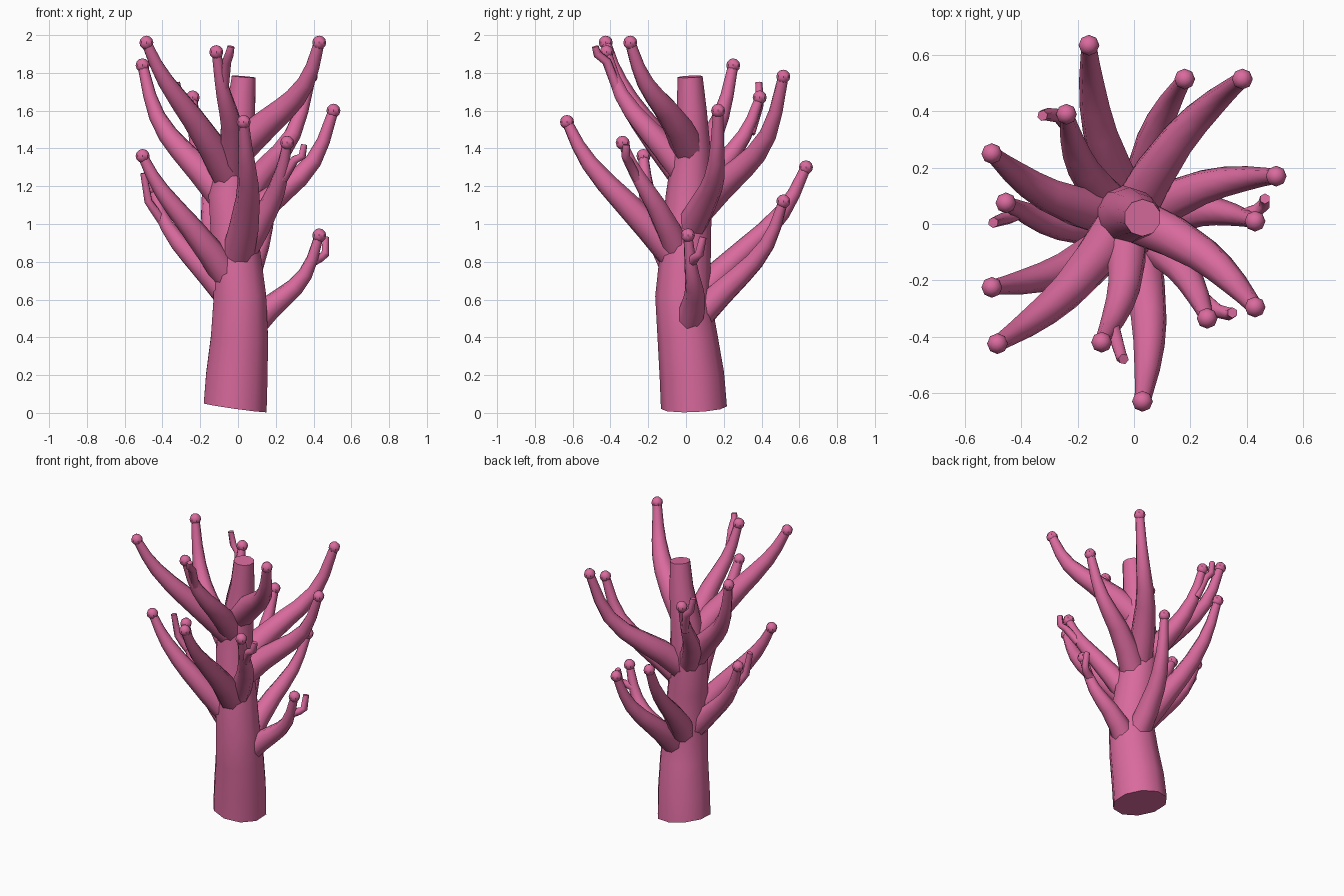
import bpy, bmesh, math
from mathutils import Vector

if "Cube" in bpy.data.objects:
    bpy.data.objects.remove(bpy.data.objects["Cube"])

pink = bpy.data.materials.new("coral_pink")
pink.diffuse_color = (0.70, 0.145, 0.34, 1)
pink.use_nodes = True
pink.node_tree.nodes["Principled BSDF"].inputs["Base Color"].default_value = pink.diffuse_color


def finish(bm, name, angle=50):
    bmesh.ops.recalc_face_normals(bm, faces=bm.faces)
    me = bpy.data.meshes.new(name)
    bm.to_mesh(me)
    bm.free()
    me.materials.append(pink)
    ob = bpy.data.objects.new(name, me)
    bpy.context.collection.objects.link(ob)
    bpy.ops.object.select_all(action='DESELECT')
    ob.select_set(True)
    bpy.context.view_layer.objects.active = ob
    bpy.ops.object.shade_smooth_by_angle(angle=math.radians(angle))
    return ob


def tube(bm, pts, radii, sides=8):
    """Capped tube following the points, one radius per point."""
    pts = [Vector(p) for p in pts]
    rings = []
    side = None
    for i, (p, r) in enumerate(zip(pts, radii)):
        t = (pts[min(i + 1, len(pts) - 1)] - pts[max(i - 1, 0)]).normalized()
        if side is None:
            side = t.cross(Vector((0, 0, 1)))
            if side.length < 0.2:
                side = Vector((1, 0, 0))
        u = (side - t * side.dot(t)).normalized()
        side = u
        v = t.cross(u)
        ring = []
        for k in range(sides):
            a = math.tau * (k + 0.5) / sides
            ring.append(bm.verts.new(p + (u * math.cos(a) + v * math.sin(a)) * r))
        rings.append(ring)
    for a, b in zip(rings, rings[1:]):
        for k in range(sides):
            j = (k + 1) % sides
            bm.faces.new((a[k], a[j], b[j], b[k]))
    bm.faces.new(rings[0][::-1])
    bm.faces.new(rings[-1])
    return rings


# Trunk: tapering, slightly wandering, with a slanted foot
trunk_path = [(-0.015, 0.042, 0.03), (-0.006, 0.031, 0.2), (0.008, 0.008, 0.4),
              (0.01, -0.017, 0.62), (-0.015, 0.0, 0.9), (-0.04, 0.015, 1.15),
              (-0.015, 0.03, 1.4), (0.015, 0.03, 1.6), (0.03, 0.022, 1.78)]
trunk_radii = [0.175, 0.171, 0.159, 0.146, 0.132, 0.122, 0.10, 0.08, 0.066]
bm = bmesh.new()
foot = tube(bm, trunk_path, trunk_radii, 10)[0]
for v in foot:
    v.co.z = max(0.0, 0.028 - 0.14 * (v.co.x + 0.015) + 0.04 * (v.co.y - 0.04))
finish(bm, "trunk")


def trunk_axis(z):
    for a, b in zip(trunk_path, trunk_path[1:]):
        if z <= b[2]:
            return Vector(a).lerp(Vector(b), (z - a[2]) / (b[2] - a[2]))
    return Vector(trunk_path[-1])


# Branches: tip position, start height, sag, thickness
branches = [
    ((-0.16, 0.635, 1.30), 0.58, 0.13, 1.0), ((0.18, 0.515, 1.12), 0.49, 0.16, 0.95),
    ((0.385, 0.515, 1.78), 1.05, 0.22, 1.05), ((0.505, 0.17, 1.60), 0.97, 0.22, 1.0),
    ((0.43, 0.01, 0.94), 0.45, 0.22, 0.9), ((0.43, -0.295, 1.96), 1.40, 0.18, 1.05),
    ((0.26, -0.335, 1.43), 0.84, 0.08, 0.9), ((0.03, -0.63, 1.54), 0.82, 0.10, 1.05),
    ((-0.115, -0.42, 1.91), 1.27, 0.15, 0.95), ((-0.485, -0.425, 1.96), 1.25, 0.09, 1.05),
    ((-0.505, -0.225, 1.36), 0.70, 0.08, 0.97), ((-0.455, 0.075, 1.19), 0.60, 0.14, 0.9),
    ((-0.505, 0.25, 1.84), 1.13, 0.18, 1.0), ((-0.24, 0.39, 1.67), 1.08, 0.14, 0.92),
]
# Shared arc: outward fraction, share of sag, radius
arc = [(0, 0, 0.083), (0.25, 0.25, 0.075), (0.5, 0.7, 0.062),
       (0.65, 0.95, 0.054), (0.8, 1.0, 0.044), (0.9, 0.7, 0.035), (1, 0, 0.027)]

for n, (tip, z0, sag, thick) in enumerate(branches, 1):
    tip = Vector(tip)
    root = trunk_axis(z0)
    out = Vector((tip.x - root.x, tip.y - root.y, 0))
    root += out.normalized() * (0.03 + 0.03 * max(0, 1.3 - z0))
    out = Vector((tip.x - root.x, tip.y - root.y, 0))
    left = Vector((-out.y, out.x, 0)).normalized()
    pts = [root + out * f + left * 0.04 * math.sin(math.pi * f)
           + Vector((0, 0, (tip.z - z0) * (f - sag * s))) for f, s, r in arc]
    bm = bmesh.new()
    tube(bm, pts, [r * thick for f, s, r in arc])
    finish(bm, f"branch_{n}")
    # Rounded bud on the tip
    bm = bmesh.new()
    bmesh.ops.create_uvsphere(bm, u_segments=8, v_segments=6, radius=0.037)
    bmesh.ops.translate(bm, verts=bm.verts, vec=tip)
    finish(bm, f"bud_{n}", 40)

# Small bent twigs beside some tips
twigs = [
    [(0.39, 0.03, 0.80), (0.44, 0.05, 0.825), (0.462, 0.07, 0.84), (0.465, 0.09, 0.93)],
    [(0.24, -0.26, 1.24), (0.30, -0.31, 1.34), (0.34, -0.32, 1.36), (0.35, -0.315, 1.42)],
    [(-0.08, -0.35, 1.68), (-0.06, -0.42, 1.86), (-0.045, -0.47, 1.90), (-0.037, -0.48, 1.94)],
    [(-0.23, 0.34, 1.48), (-0.27, 0.385, 1.62), (-0.31, 0.39, 1.66), (-0.325, 0.385, 1.75)],
    [(-0.39, 0.05, 1.00), (-0.44, 0.025, 1.07), (-0.475, 0.015, 1.12), (-0.50, 0.005, 1.27)],
]
for n, pts in enumerate(twigs, 1):
    bm = bmesh.new()
    tube(bm, pts, [0.028, 0.025, 0.023, 0.019], 6)
    finish(bm, f"twig_{n}", 62)
